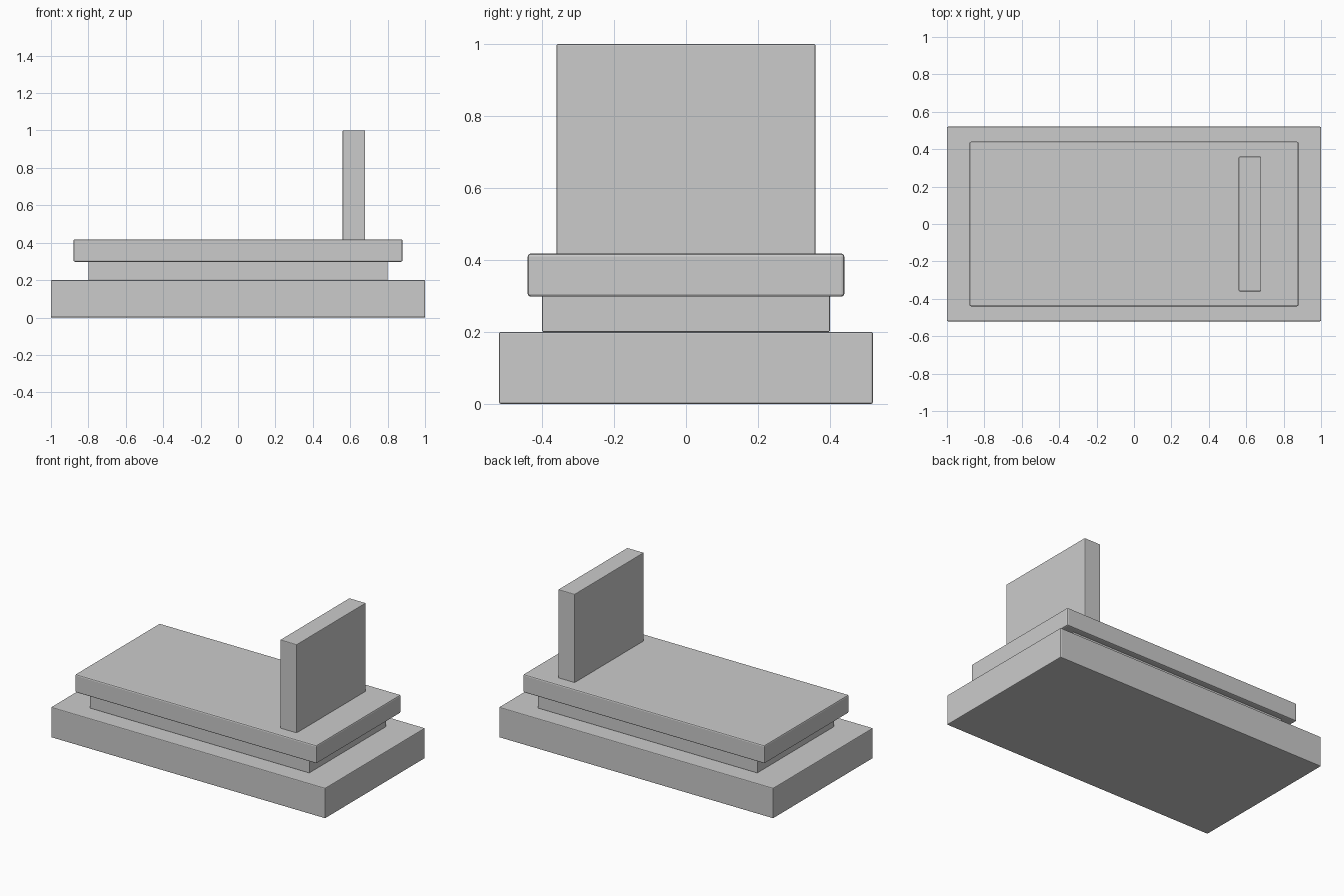
import bpy

if "Cube" in bpy.data.objects:
    bpy.data.objects.remove(bpy.data.objects["Cube"])


def block(name, x, y, z, bevel):
    """Box spanning the given (min, max) ranges with softened edges."""
    spans = (x, y, z)
    bpy.ops.mesh.primitive_cube_add(size=1, location=[(a + b) / 2 for a, b in spans])
    ob = bpy.context.object
    ob.name = name
    ob.scale = [b - a for a, b in spans]
    bpy.ops.object.transform_apply(location=False, rotation=False, scale=True)
    mod = ob.modifiers.new("soft_edges", 'BEVEL')
    mod.width = bevel
    mod.segments = 2
    return ob


# Stepped plinth
block("base_plinth", (-1, 1), (-0.52, 0.52), (0, 0.2), 0.005)
block("recessed_course", (-0.8, 0.8), (-0.4, 0.4), (0.2, 0.3), 0.003)

# Overhanging cover slab
block("cover_slab", (-0.88, 0.88), (-0.44, 0.44), (0.298, 0.418), 0.008)

# Upright stone at the right-hand end
block("upright_stone", (0.56, 0.68), (-0.36, 0.36), (0.41, 1.0), 0.004)
